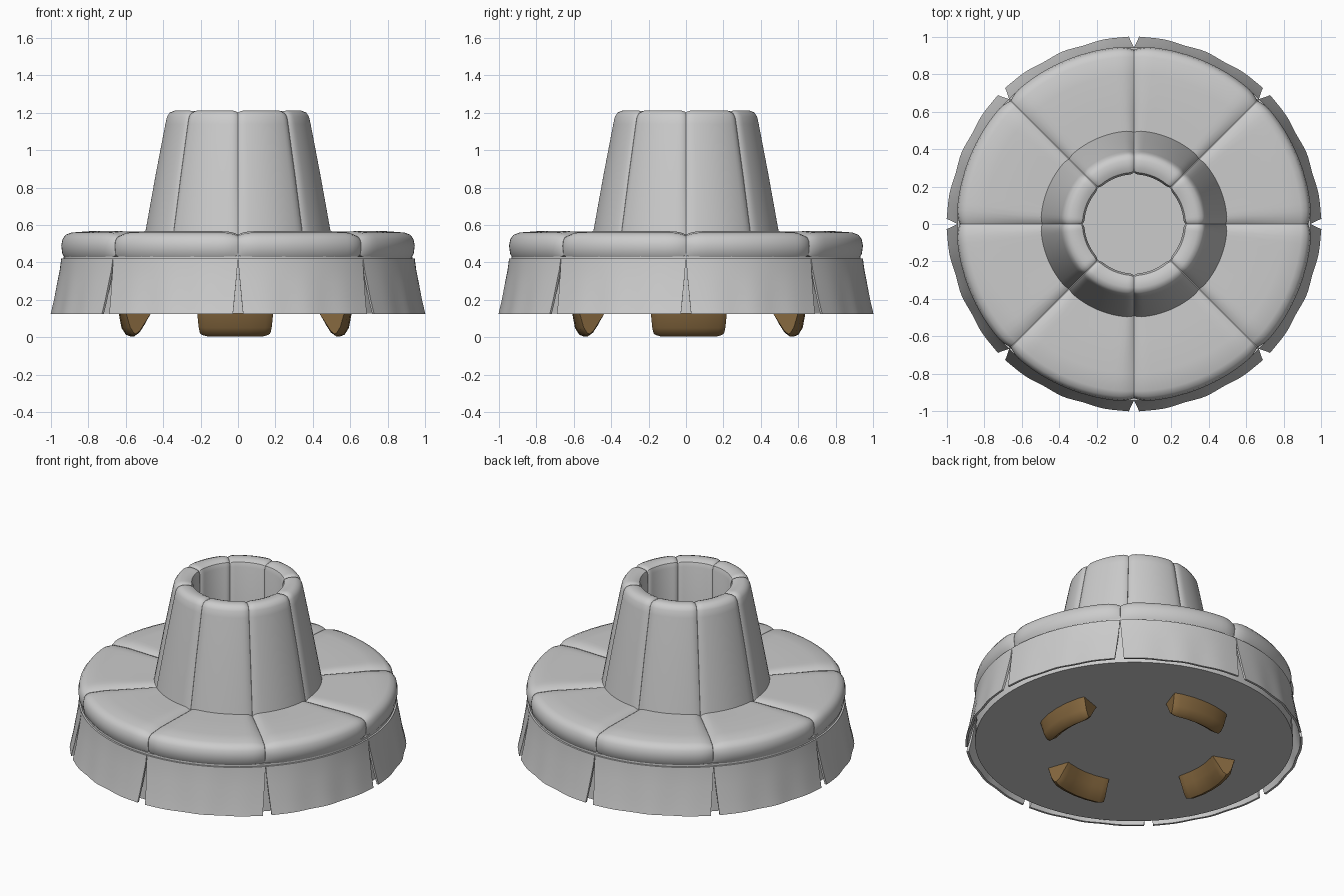
import bpy, bmesh
from math import sin, cos, pi, radians
from mathutils import Vector

cube = bpy.data.objects.get("Cube")
if cube:
    bpy.data.objects.remove(cube)


def material(name, color):
    m = bpy.data.materials.new(name)
    m.use_nodes = True
    m.diffuse_color = color
    m.node_tree.nodes["Principled BSDF"].inputs["Base Color"].default_value = color
    return m


fabric = material("grey_fabric", (0.6, 0.6, 0.6, 1))
wood = material("brown_wood", (0.24, 0.14, 0.05, 1))


def finish(bm, name, mat, angle=40):
    bmesh.ops.recalc_face_normals(bm, faces=bm.faces)
    mesh = bpy.data.meshes.new(name)
    bm.to_mesh(mesh)
    bm.free()
    mesh.materials.append(mat)
    mesh.shade_smooth()
    mesh.set_sharp_from_angle(angle=radians(angle))
    obj = bpy.data.objects.new(name, mesh)
    bpy.context.collection.objects.link(obj)
    return obj


def shrink(profile, d):
    """Move every profile point inward along its normal by d."""
    out = []
    for i, p in enumerate(profile):
        t = Vector(profile[(i + 1) % len(profile)]) - Vector(profile[i - 1])
        n = Vector((t.y, -t.x)).normalized()
        out.append((p[0] - n.x * d, p[1] - n.y * d))
    return out


def sector(name, profile, start, end, mat, steps, inset=0.0, shape=None):
    """Sweep a closed (radius, height) profile around z, pillowed at both ends."""
    bm = bmesh.new()
    rings = []
    for t in steps:
        edge = max(0.0, 1 - min(t, 1 - t) / 0.14) ** 2.5
        ring = []
        for r, z in shrink(profile, inset * edge):
            a = start + (end - start) * t
            if shape:
                r, a = shape(r, z, t, a)
            ring.append(bm.verts.new((r * cos(a), r * sin(a), z)))
        rings.append(ring)
    n = len(profile)
    for a, b in zip(rings, rings[1:]):
        for i in range(n):
            j = (i + 1) % n
            bm.faces.new((a[i], a[j], b[j], b[i]))
    bm.faces.new(rings[0])
    bm.faces.new(rings[-1])
    return finish(bm, name, mat)


half = [0, 0.012, 0.03, 0.06, 0.1, 0.15, 0.22, 0.3, 0.4]
pad_steps = half + [0.5] + [1 - t for t in reversed(half)]
even_steps = [i / 24 for i in range(25)]

seat = [(0.3, 0.43), (0.6, 0.425), (0.925, 0.42), (0.943, 0.445), (0.949, 0.49),
        (0.942, 0.525), (0.925, 0.548), (0.895, 0.56), (0.8, 0.567),
        (0.6, 0.563), (0.3, 0.555)]
back = [(0.268, 0.44), (0.518, 0.44), (0.498, 0.56), (0.442, 0.87), (0.39, 1.14),
        (0.381, 1.18), (0.366, 1.202), (0.34, 1.212), (0.3, 1.209),
        (0.275, 1.198), (0.265, 1.17)]
skirt = [(0.934, 0.42), (0.95, 0.3), (0.97, 0.2), (0.988, 0.125), (1.002, 0.125),
         (0.984, 0.2), (0.965, 0.3), (0.953, 0.36), (0.945, 0.42)]
leg = [(0.47, 0.14), (0.5, 0.07), (0.53, 0.025), (0.56, 0.004), (0.585, 0.014),
       (0.608, 0.05), (0.625, 0.14)]


def drape(r, z, t, a):
    """Open a V-shaped slit at both ends and add soft folds toward the hem."""
    down = min(1, max(0, (0.42 - z) / 0.295))
    slit = 0.026 * max(0, (0.4 - z) / 0.275)
    fold = sin(pi * t) * (0.008 + 0.004 * cos(6 * pi * t))
    return r - fold * down, a + slit * (1 - 2 * t)


# Eight upholstered sections: seat, backrest and hanging skirt
for k in range(8):
    a, b = k * pi / 4 + 0.001, (k + 1) * pi / 4 - 0.001
    sector(f"seat_cushion_{k + 1}", seat, a, b, fabric, pad_steps, 0.018)
    sector(f"backrest_pad_{k + 1}", back, a, b, fabric, pad_steps, 0.011)
    sector(f"skirt_panel_{k + 1}", skirt, a, b, fabric, even_steps, 0, drape)

# Round base under the cushions
bm = bmesh.new()
bmesh.ops.create_cone(bm, cap_ends=True, segments=96, radius1=0.945,
                      radius2=0.932, depth=0.305)
bmesh.ops.translate(bm, verts=bm.verts, vec=(0, 0, 0.28))
finish(bm, "base", fabric)

# Four curved feet
for k, side in enumerate(("left", "back", "right", "front")):
    mid = k * pi / 2
    foot = sector(f"{side}_foot", leg, mid - 0.335, mid + 0.335, wood,
                  [0, 0.03, 0.1, 0.3, 0.5, 0.7, 0.9, 0.97, 1], 0.014)
    foot.location = (-0.015, 0.015, 0)
